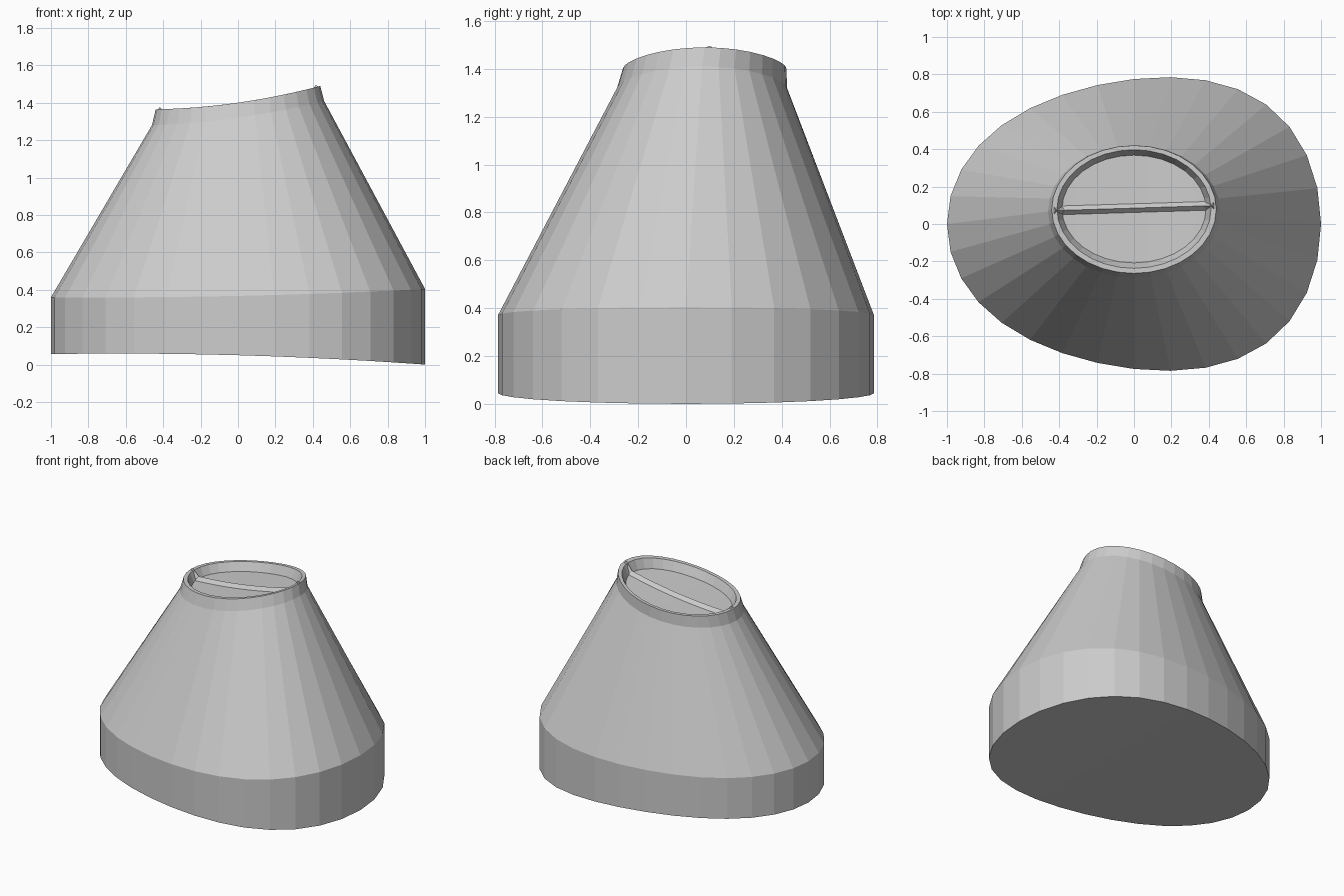
import bpy, bmesh, math

cube = bpy.data.objects.get("Cube")
if cube:
    bpy.data.objects.remove(cube)

SIDES = 32

grey = bpy.data.materials.new("plain grey")
grey.use_nodes = True
colour = (0.6, 0.6, 0.6, 1)
grey.diffuse_color = colour
grey.node_tree.nodes["Principled BSDF"].inputs["Base Color"].default_value = colour


def quadratic(a, b, c):
    return lambda x: a + b * x + c * x * x


def finish(name, bm):
    bmesh.ops.recalc_face_normals(bm, faces=bm.faces)
    mesh = bpy.data.meshes.new(name)
    bm.to_mesh(mesh)
    bm.free()
    mesh.materials.append(grey)
    obj = bpy.data.objects.new(name, mesh)
    bpy.context.collection.objects.link(obj)
    return obj


def ring(bm, rx, width, centre_y, height):
    """Closed oval loop; width and height vary along x."""
    verts = []
    for k in range(SIDES):
        t = 2 * math.pi * k / SIDES
        c, s = math.cos(t), math.sin(t)
        x = rx * c
        verts.append(bm.verts.new((x, centre_y + width(c) * s, height(x))))
    return verts


def cap(bm, loop):
    """Close a loop with strips that follow its curve along x."""
    half = SIDES // 2
    for k in range(half):
        corners = [loop[k], loop[k + 1], loop[-k - 1], loop[-k % SIDES]]
        bm.faces.new(list(dict.fromkeys(corners)))


# Height curves of the rim and the recessed floor
rim_z = quadratic(1.40, 0.142, 0.14)
floor_z = quadratic(1.338, 0.142, 0.14)
base_width = quadratic(0.775, 0.11, 0.10)

# Body: skirt, cone, collar, rim and recess as one stack of loops
bm = bmesh.new()
loops = [
    ring(bm, 1.0, base_width, 0, quadratic(0.05, -0.028, -0.022)),
    ring(bm, 1.0, base_width, 0, quadratic(0.367, 0.022, 0.015)),
    ring(bm, 0.46, lambda c: 0.355, 0.067, quadratic(1.32, 0.141, 0.118)),
    ring(bm, 0.44, lambda c: 0.342, 0.078, rim_z),
    ring(bm, 0.412, lambda c: 0.317, 0.08, rim_z),
    ring(bm, 0.385, lambda c: 0.288, 0.08, floor_z),
]
for low, high in zip(loops, loops[1:]):
    for k in range(SIDES):
        n = (k + 1) % SIDES
        bm.faces.new((low[k], low[n], high[n], high[k]))
cap(bm, loops[0])
cap(bm, loops[-1])
finish("body", bm)

# Divider: triangular ridge across the floor, turning up at both walls
stations = [(-0.43, rim_z(-0.43) - 0.005, -0.418, rim_z(-0.42) + 0.012)]
for i in range(9):
    x = -0.39 + 0.78 * i / 8
    stations.append((x, floor_z(x) - 0.003, x * 0.95, floor_z(x * 0.95) + 0.025))
stations.append((0.43, rim_z(0.43) - 0.005, 0.418, rim_z(0.42) + 0.012))

bm = bmesh.new()
sections = []
for x, z, ridge_x, ridge_z in stations:
    y = 0.085 + 0.03 * x
    sections.append([bm.verts.new(p) for p in (
        (x, y - 0.026, z), (ridge_x, y, ridge_z), (x, y + 0.026, z))])
for a, b in zip(sections, sections[1:]):
    for k in range(3):
        n = (k + 1) % 3
        bm.faces.new((a[k], a[n], b[n], b[k]))
bm.faces.new(sections[0])
bm.faces.new(sections[-1])
finish("divider_ridge", bm)
